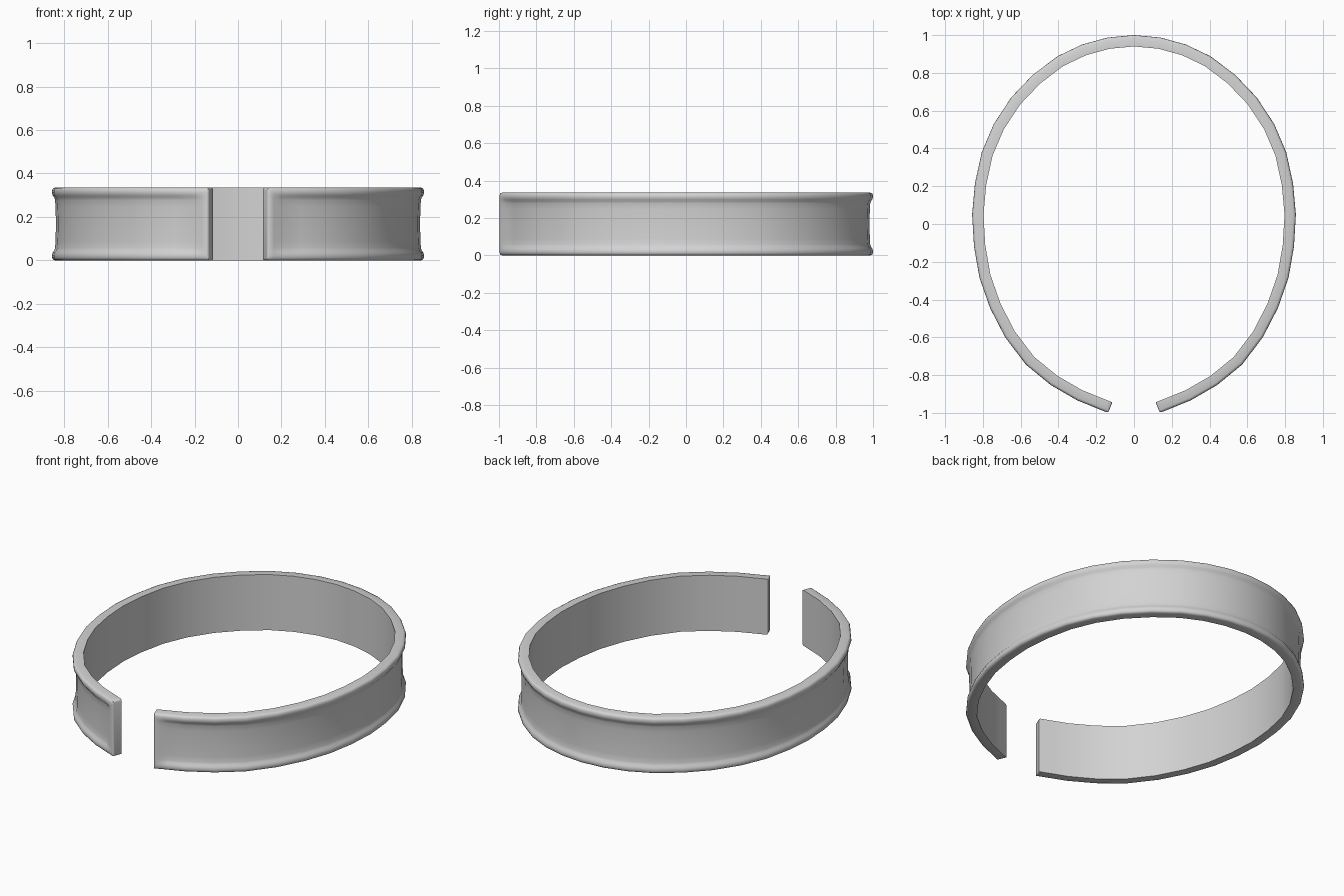
import bpy, bmesh, math
from mathutils import Vector

if "Cube" in bpy.data.objects:
    bpy.data.objects.remove(bpy.data.objects["Cube"])

HEIGHT, THICK = 0.335, 0.06

# Right half of the outer outline, from the back centre to the front opening
half = [(0, 1), (.14, .987), (.275, .95), (.405, .888), (.535, .79), (.65, .67),
        (.742, .53), (.806, .38), (.842, .215), (.857, .05), (.847, -.12),
        (.818, -.285), (.762, -.445), (.682, -.6), (.572, -.745), (.44, -.853),
        (.30, -.934), (.137, -1.0)]
half = [Vector(p) for p in half]

# Extra stations near the opening: (distance from the end, recess amount)
end, before = half.pop(), half[-1]
back = (before - end).normalized()
stations = [(p, 1.0, 0.0) for p in half]
stations += [(end + back * .075, 1.0, 0.0), (end + back * .03, 0.0, 0.0),
             (end + back * .009, 0.0, 0.0), (end + back * .002, 0.0, .004),
             (end, 0.0, .011)]
mirrored = [(Vector((-p.x, p.y)), r, e) for p, r, e in stations[:0:-1]]
path = mirrored + stations

# Outer side of the section: (z, edge rounding, recess depth), lower half
lower = [(0, .014, 0), (.004, .005, 0), (.012, .001, 0), (.024, 0, 0),
         (.036, 0, .004), (.046, 0, .011), (.058, 0, .015), (.09, 0, .017)]
outer = lower + [(HEIGHT / 2, 0, .019)] + [(HEIGHT - z, a, b) for z, a, b in lower[::-1]]

bm = bmesh.new()
rings = []
for i, (p, recess, rounding) in enumerate(path):
    d = Vector((0, 0))
    if i > 0:
        d += (p - path[i - 1][0]).normalized()
    if i < len(path) - 1:
        d += (path[i + 1][0] - p).normalized()
    d.normalize()
    inward = Vector((d.y, -d.x))
    if inward.dot(p) > 0:
        inward = -inward

    def vert(depth, z):
        q = p + inward * depth
        # round the corners of the open ends
        z = min(max(z, rounding), HEIGHT - rounding)
        return bm.verts.new((q.x, q.y, z))

    ring = [vert(THICK, 0)]
    ring += [vert(max(a, rounding) + b * recess, z) for z, a, b in outer]
    ring.append(vert(THICK, HEIGHT))
    rings.append(ring)

# Skin the sections and close both ends
n = len(rings[0])
for r0, r1 in zip(rings, rings[1:]):
    for k in range(n):
        j = (k + 1) % n
        bm.faces.new((r0[k], r0[j], r1[j], r1[k]))
bm.faces.new(rings[0])
bm.faces.new(rings[-1][::-1])
bmesh.ops.remove_doubles(bm, verts=bm.verts, dist=1e-5)
bmesh.ops.recalc_face_normals(bm, faces=bm.faces)

mesh = bpy.data.meshes.new("cuff_bracelet")
bm.to_mesh(mesh)
bm.free()
cuff = bpy.data.objects.new("cuff_bracelet", mesh)
bpy.context.collection.objects.link(cuff)

metal = bpy.data.materials.new("light grey metal")
metal.diffuse_color = (.65, .65, .65, 1)
metal.use_nodes = True
metal.node_tree.nodes["Principled BSDF"].inputs["Base Color"].default_value = metal.diffuse_color
mesh.materials.append(metal)

bpy.context.view_layer.objects.active = cuff
cuff.select_set(True)
bpy.ops.object.shade_smooth_by_angle(angle=math.radians(50))
